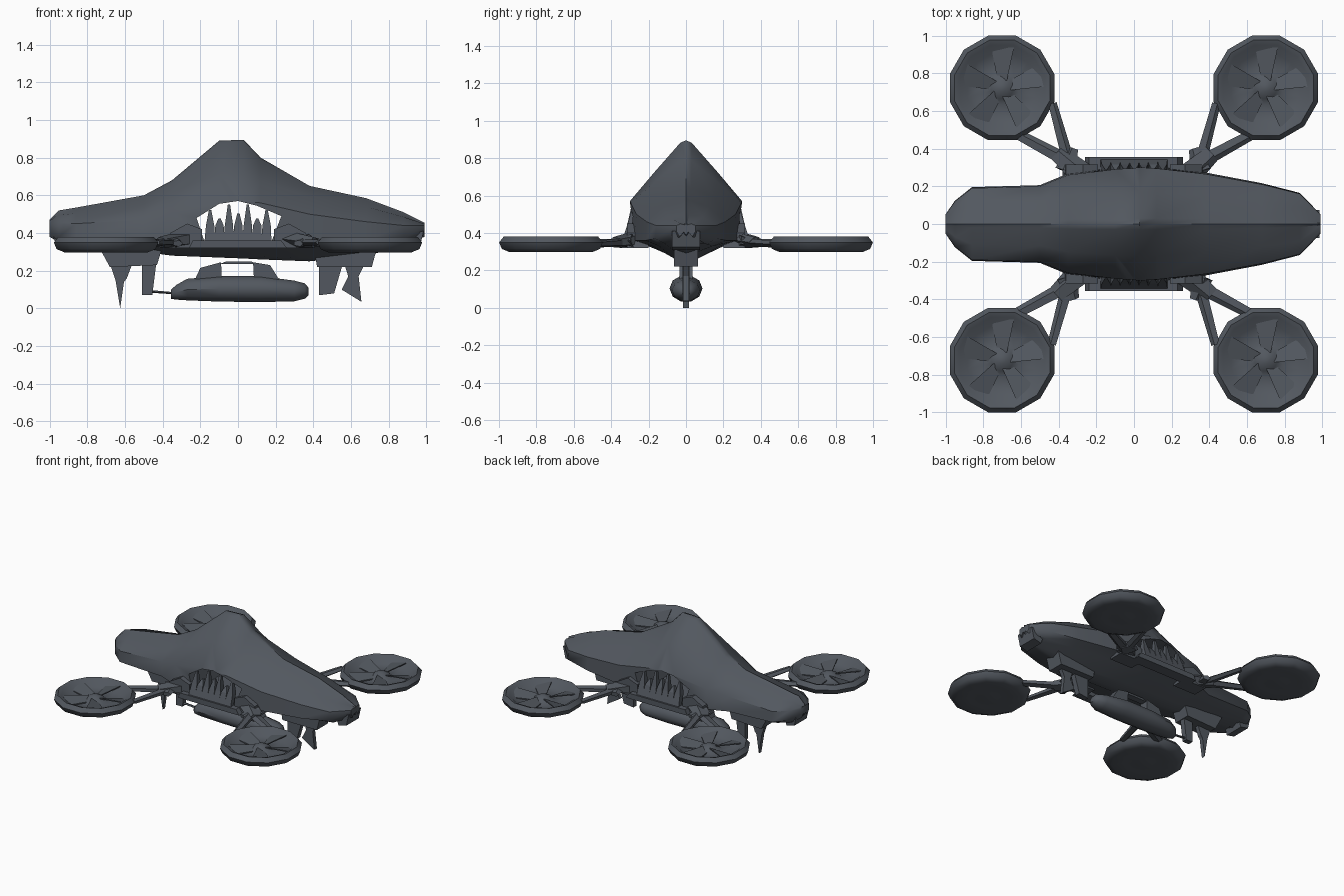
import bpy, bmesh, math
from mathutils import Vector

if "Cube" in bpy.data.objects:
    bpy.data.objects.remove(bpy.data.objects["Cube"])

mat = bpy.data.materials.new("slate grey")
mat.diffuse_color = (0.085, 0.097, 0.115, 1)
mat.use_nodes = True
mat.node_tree.nodes["Principled BSDF"].inputs["Base Color"].default_value = mat.diffuse_color


def make(name, verts, faces, angle=35):
    me = bpy.data.meshes.new(name)
    me.from_pydata([tuple(v) for v in verts], [], faces)
    bm = bmesh.new()
    bm.from_mesh(me)
    bmesh.ops.remove_doubles(bm, verts=bm.verts, dist=1e-5)
    bmesh.ops.recalc_face_normals(bm, faces=bm.faces)
    bm.to_mesh(me)
    bm.free()
    ob = bpy.data.objects.new(name, me)
    bpy.context.collection.objects.link(ob)
    me.materials.append(mat)
    if angle:
        smooth(ob, angle)
    return ob


def smooth(ob, angle):
    bpy.ops.object.select_all(action='DESELECT')
    ob.select_set(True)
    bpy.context.view_layer.objects.active = ob
    bpy.ops.object.shade_smooth_by_angle(angle=math.radians(angle))


def loft(name, rings, angle=35):
    n = len(rings[0])
    verts = [p for r in rings for p in r]
    faces = [(i * n + j, i * n + (j + 1) % n, (i + 1) * n + (j + 1) % n, (i + 1) * n + j)
             for i in range(len(rings) - 1) for j in range(n)]
    faces += [tuple(range(n)), tuple(range(len(verts) - n, len(verts)))]
    return make(name, verts, faces, angle)


def plate(name, outline, y0, y1, angle=0):
    """Outline in x,z extruded from y0 to y1."""
    return loft(name, [[(x, y, z) for x, z in outline] for y in (y0, y1)], angle)


def beam(name, a, b, ra, rb, flat=0.6):
    a, b = Vector(a), Vector(b)
    side = (b - a).cross(Vector((0, 0, 1))).normalized()
    up = side.cross(b - a).normalized()
    return loft(name, [[p + side * r * math.cos(t) + up * r * flat * math.sin(t)
                        for t in [k * math.pi / 2.5 for k in range(5)]]
                       for p, r in ((a, ra), (b, rb))], 0)


# hull: stations of x, half width, ridge z, shoulder z, lower side z, belly z
stations = [(-1.00, .05, .47, .45, .41, .39), (-.95, .12, .52, .45, .38, .35),
            (-.86, .19, .535, .45, .37, .33), (-.50, .20, .60, .47, .36, .30),
            (-.35, .26, .68, .51, .36, .28), (-.10, .29, .89, .56, .36, .27),
            (.03, .30, .895, .57, .36, .265), (.12, .295, .80, .56, .36, .26),
            (.38, .265, .65, .50, .36, .25), (.68, .21, .585, .46, .36, .28),
            (.88, .16, .51, .44, .37, .33), (.99, .05, .455, .44, .41, .39)]
rings = []
for x, w, zt, zs, zl, zb in stations:
    f = .53 if zt > .7 else .36
    half = [(.1 * w, zt - .012), (.57 * w, zt + (zs - zt) * f), (w, zs), (w * 1.03, zl),
            (.68 * w, zl - .03), (.25 * w, zb + .015)]
    rings.append([(x, 0, zt)] + [(x, y, z) for y, z in half] + [(x, 0, zb)]
                 + [(x, -y, z) for y, z in reversed(half)])
hull = loft("hull", rings, 0)

# side intake opening, cut right through the hull
cutter = plate("intake_cutter", [(-.22, .48), (-.10, .555), (0, .57), (.10, .545), (.23, .49),
                                 (.18, .36), (-.18, .36)], -1, 1)
cutter.hide_render = True
mod = hull.modifiers.new("intake", 'BOOLEAN')
mod.operation = 'DIFFERENCE'
mod.solver = 'EXACT'
mod.object = cutter
bpy.context.view_layer.objects.active = hull
bpy.ops.object.modifier_apply(modifier="intake")
bpy.data.objects.remove(cutter)
smooth(hull, 40)

# intake sills, jagged grille teeth and cheeks
for s in (-1, 1):
    plate("intake_sill", [(-.24, .36), (.23, .36), (.26, .32), (-.26, .32)], s * .27, s * .355)
    for k in range(7):
        x = -.15 + k * .05
        top = .565 - abs(x) * .28 - (.06 if k % 2 else 0)
        # slanted spike, set back at the top like the hull side
        lower = [(x - .028, s * .345, .35), (x + .028, s * .345, .35), (x + .028, s * .31, .35), (x - .028, s * .31, .35)]
        mid = [(x - .02, s * .315, .44), (x + .024, s * .315, .44), (x + .024, s * .27, .44), (x - .02, s * .27, .44)]
        tip = [(x - .004, s * .29, top), (x + .008, s * .29, top), (x + .008, s * .27, top), (x - .004, s * .27, top)]
        loft("grille_tooth", [lower, mid, tip], 0)
    for d in (-1, 1):
        loft("intake_cheek", [[(d * x, s * y, z) for x, z in
                               ((.19, .32), (.38, .32), (.36, .40), (.27, .45), (.19, .42))]
                              for y in (.20, .315)], 0)

# four rotor ducts with dished faces and hubs, each on a forked arm
profile = [(.02, .365), (.06, .345), (.09, .32), (.19, .335), (.235, .37), (.262, .38),
           (.287, .35), (.272, .315), (.23, .298), (.14, .308), (.06, .30), (.02, .298)]
N = 12
for sx in (-1, 1):
    for sy in (-1, 1):
        cx, cy = sx * .70, sy * .722
        loft("rotor_duct", [[(cx + r * math.cos(2 * math.pi * (k + .5) / N),
                              cy + r * math.sin(2 * math.pi * (k + .5) / N), z)
                             for k in range(N)] for r, z in profile], 50)
        # twisted blades just above the dish
        for b in range(5):
            t = 2 * math.pi * b / 5 + .3
            c, s_ = math.cos(t), math.sin(t)
            pts = [(.04, -.025, .355), (.215, -.06, .365), (.215, .06, .342), (.04, .025, .33)]
            loft("rotor_blade", [[(cx + u * c - v * s_, cy + u * s_ + v * c, z + dz)
                                  for u, v, z in pts] for dz in (0, -.008)], 0)
        root = (sx * .35, sy * .33, .35)
        beam("arm_knuckle", (sx * .27, sy * .25, .37), (sx * .41, sy * .375, .35), .075, .05)
        beam("inner_arm", root, (sx * .435, sy * .64, .35), .035, .025)
        beam("outer_arm", root, (sx * .62, sy * .475, .34), .04, .03)
        # knuckle cap pointing inboard along the hull
        beam("knuckle_cap", (sx * .32, sy * .40, .345), (sx * .36, sy * .28, .36), .03, .06)

# keel pylons and landing fins along the centre line
plate("rear_keel", [(-.74, .33), (-.40, .33), (-.43, .23), (-.68, .22)], -.065, .065)
plate("front_keel", [(.40, .33), (.74, .33), (.71, .22), (.42, .22)], -.065, .065)
plate("rear_spike", [(-.68, .24), (-.56, .24), (-.59, .16), (-.605, .14), (-.625, 0), (-.65, .15)], -.015, .015)
plate("rear_leg", [(-.51, .27), (-.43, .27), (-.455, .07), (-.51, .07)], -.02, .02)
plate("front_leg", [(.43, .25), (.56, .25), (.51, .08), (.43, .07)], -.02, .02)
plate("front_spike", [(.56, .25), (.68, .25), (.64, .17), (.655, .035), (.55, .10), (.585, .17)], -.015, .015)
for d in (-1, 1):
    plate("nose_lip", [(d * .87, .40), (d * .985, .41), (d * .965, .325), (d * .90, .31)], -.075, .075)

# belly pod with open-framed hanger
pod = [(-.355, .03, .05, .10), (-.33, .06, .045, .125), (-.27, .08, .04, .16), (-.1, .088, .033, .175),
       (.12, .088, .03, .175), (.30, .075, .035, .15), (.355, .05, .05, .135), (.375, .025, .07, .11)]
loft("belly_pod", [[(x, w * math.cos(t), (a + b) / 2 + (b - a) / 2 * math.sin(t))
                    for t in [k * math.pi / 5 for k in range(10)]] for x, w, a, b in pod], 45)
plate("hanger_rear", [(-.23, .15), (-.20, .215), (-.09, .245), (-.085, .15)], -.035, .035)
plate("hanger_front", [(.085, .15), (.08, .245), (.17, .23), (.22, .15)], -.035, .035)
plate("hanger_bar", [(-.10, .235), (-.06, .25), (.07, .25), (.10, .235)], -.025, .025)
beam("pod_strut", (-.46, 0, .09), (-.33, 0, .08), .012, .01)
